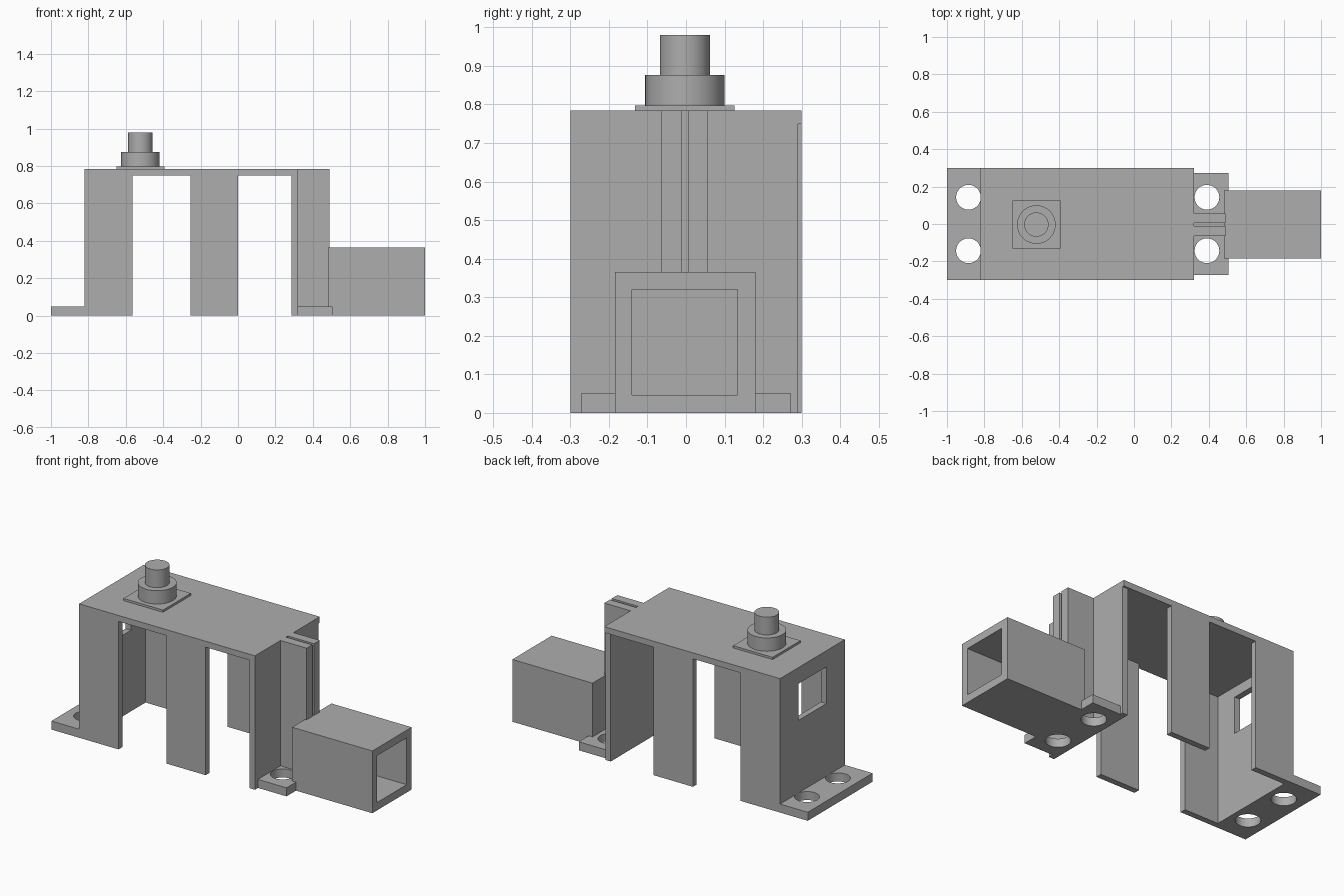
import bpy
import bmesh
import math
from mathutils import Matrix, Vector

cube = bpy.data.objects.get("Cube")
if cube:
    bpy.data.objects.remove(cube, do_unlink=True)

# One plain grey for the whole bracket
GREY = (0.42, 0.42, 0.42, 1)
grey = bpy.data.materials.new("plain grey")
grey.use_nodes = True
grey.diffuse_color = GREY
grey.node_tree.nodes["Principled BSDF"].inputs["Base Color"].default_value = GREY


def finish(name, bm):
    mesh = bpy.data.meshes.new(name)
    bm.to_mesh(mesh)
    bm.free()
    mesh.materials.append(grey)
    obj = bpy.data.objects.new(name, mesh)
    bpy.context.collection.objects.link(obj)
    return obj


def box(name, x, y, z):
    """Block given by its (low, high) range on each axis."""
    low, high = Vector((x[0], y[0], z[0])), Vector((x[1], y[1], z[1]))
    bm = bmesh.new()
    place = Matrix.Translation((low + high) / 2) @ Matrix.Diagonal((*(high - low), 1))
    bmesh.ops.create_cube(bm, size=1, matrix=place)
    return finish(name, bm)


def cylinder(name, x, y, z, radius):
    bm = bmesh.new()
    bmesh.ops.create_cone(bm, cap_ends=True, segments=48, radius1=radius, radius2=radius,
                          depth=z[1] - z[0],
                          matrix=Matrix.Translation((x, y, (z[0] + z[1]) / 2)))
    return finish(name, bm)


def activate(obj):
    bpy.ops.object.select_all(action='DESELECT')
    obj.select_set(True)
    bpy.context.view_layer.objects.active = obj


def smooth(obj):
    activate(obj)
    bpy.ops.object.shade_smooth_by_angle(angle=math.radians(30))


def cut(obj, cutters):
    """Subtract the cutters, then discard them."""
    for cutter in cutters:
        cutter.hide_render = True
        mod = obj.modifiers.new("cut", 'BOOLEAN')
        mod.operation = 'DIFFERENCE'
        mod.solver = 'EXACT'
        mod.object = cutter
        activate(obj)
        bpy.ops.object.modifier_apply(modifier=mod.name)
        bpy.data.objects.remove(cutter, do_unlink=True)


WALL = 0.035
TOP, UNDER = 0.785, 0.75
HALF = 0.3
LEFT, RIGHT = -0.82, 0.32

# Roof and end walls, the far one with a square window
box("roof_plate", (LEFT, RIGHT), (-HALF, HALF), (UNDER, TOP))
box("inner_end_wall", (RIGHT - WALL, RIGHT), (-HALF, 0.29), (0, UNDER))
window_wall = box("window_end_wall", (LEFT, LEFT + WALL), (-HALF, HALF), (0, UNDER))
cut(window_wall, [box("window_cutter", (-1, -0.7), (-0.13, 0.13), (0.475, 0.69))])

# Side legs, alike on front and back
for side, s in (("front", -1), ("back", 1)):
    y = sorted((s * HALF, s * (HALF - WALL)))
    box(side + "_corner_leg", (LEFT + WALL, -0.565), y, (0, UNDER))
    box(side + "_middle_leg", (-0.255, 0), y, (0, UNDER))

# Mounting flanges with screw holes
for name, x, half, hole_x in (("wide_flange", (-1, LEFT), HALF, -0.885),
                              ("narrow_flange", (RIGHT, 0.505), 0.272, 0.39)):
    flange = box(name, x, (-half, half), (0, 0.05))
    cut(flange, [cylinder("hole_cutter", hole_x, y, (-0.1, 0.2), 0.066)
                 for y in (-0.143, 0.143)])
    smooth(flange)

# Twin ribs joining the end wall to the socket
for name, y in (("front_rib", (-0.064, -0.012)), ("back_rib", (0.005, 0.057))):
    box(name, (RIGHT, 0.49), y, (0, TOP))

# Hollow square socket, open at the outer end
socket = box("square_socket", (0.48, 1), (-0.184, 0.18), (0, 0.365))
cut(socket, [box("socket_cutter", (0.53, 1.2), (-0.14, 0.134), (0.046, 0.32))])

# Stepped button on a square pad
PEG_X, PEG_Y = -0.522, -0.003
box("button_pad", (PEG_X - 0.128, PEG_X + 0.128), (PEG_Y - 0.129, PEG_Y + 0.129), (TOP, 0.798))
smooth(cylinder("button_collar", PEG_X, PEG_Y, (0.798, 0.876), 0.103))
smooth(cylinder("button_stem", PEG_X, PEG_Y, (0.876, 0.98), 0.065))
